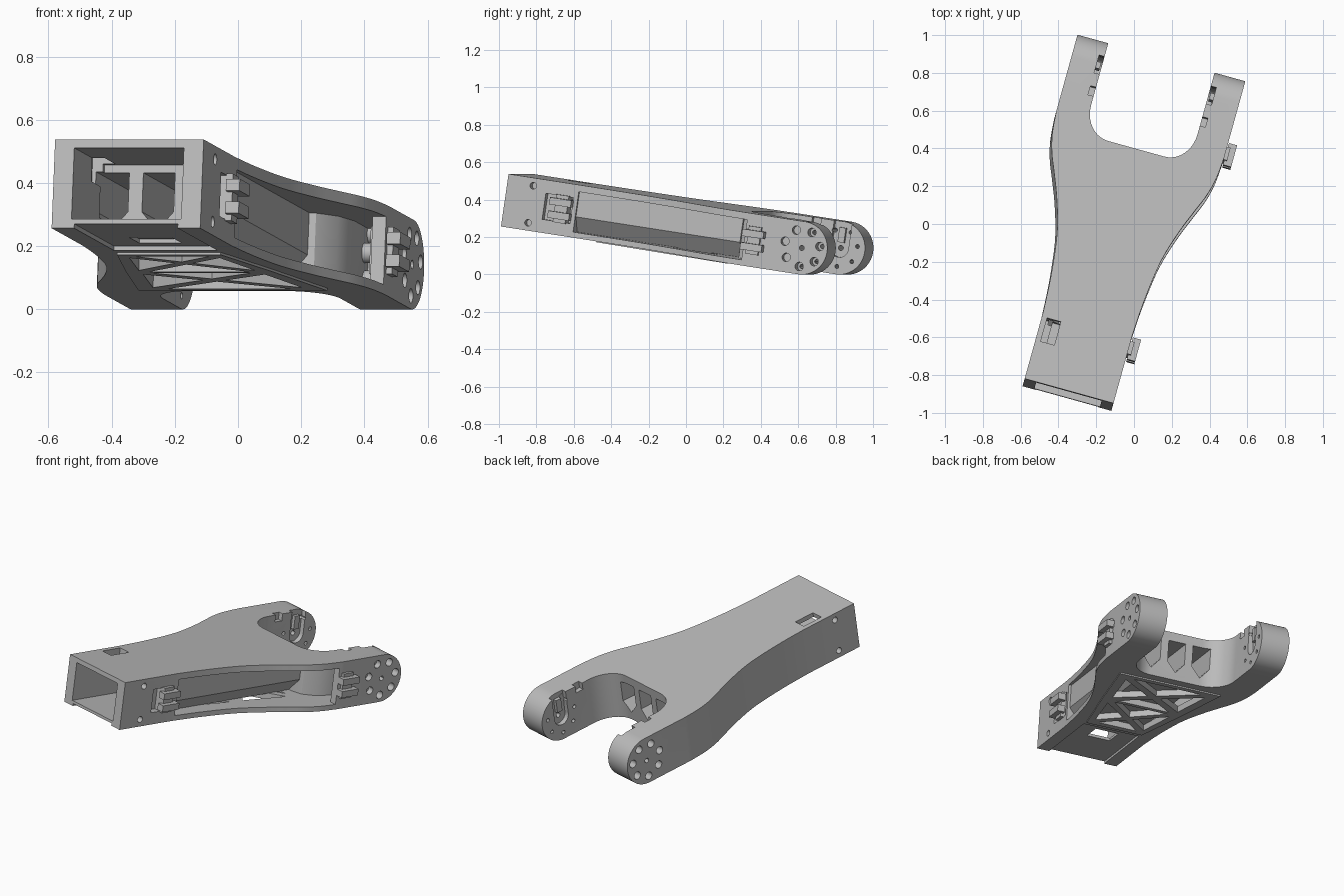
import bpy, bmesh, math
from mathutils import Matrix, Vector

cube = bpy.data.objects.get("Cube")
if cube:
    bpy.data.objects.remove(cube, do_unlink=True)

grey = bpy.data.materials.new("light_grey")
grey.use_nodes = True
COLOUR = (0.5, 0.5, 0.5, 1)
grey.diffuse_color = COLOUR
grey.node_tree.nodes["Principled BSDF"].inputs["Base Color"].default_value = COLOUR

# The arm is built straight, then yawed and pitched into place
PLACE = (Matrix.Translation((0, 0, 0.253)) @ Matrix.Rotation(math.radians(-15.5), 4, 'Z')
         @ Matrix.Rotation(math.radians(-8.5), 4, 'X') @ Matrix.Translation((-0.095, 0, 0)))
T = 0.142        # half thickness, also the tip radius
PIVOT = 0.752    # position of the fork axis along the arm
parts = []


def prism(name, polys, axis, lo, hi):
    """Extrude one or more polygons along a local axis."""
    order = {'x': lambda a, b, h: (h, a, b), 'y': lambda a, b, h: (a, h, b),
             'z': lambda a, b, h: (a, b, h)}[axis]
    bm = bmesh.new()
    for poly in polys:
        rings = [[bm.verts.new(order(a, b, h)) for a, b in poly] for h in (lo, hi)]
        bm.faces.new(rings[0])
        bm.faces.new(rings[1])
        n = len(poly)
        for i in range(n):
            j = (i + 1) % n
            bm.faces.new((rings[0][i], rings[0][j], rings[1][j], rings[1][i]))
    bmesh.ops.recalc_face_normals(bm, faces=bm.faces)
    mesh = bpy.data.meshes.new(name)
    bm.to_mesh(mesh)
    bm.free()
    ob = bpy.data.objects.new(name, mesh)
    bpy.context.collection.objects.link(ob)
    return ob


def part(*args):
    ob = prism(*args)
    ob.data.materials.append(grey)
    parts.append(ob)
    return ob


def carve(ob, polys, axis, lo, hi, operation='DIFFERENCE'):
    cutter = prism("cutter", polys, axis, lo, hi)
    cutter.hide_render = True
    mod = ob.modifiers.new("cut", 'BOOLEAN')
    mod.object, mod.operation, mod.solver = cutter, operation, 'EXACT'
    bpy.context.view_layer.objects.active = ob
    bpy.ops.object.modifier_apply(modifier=mod.name)
    bpy.data.objects.remove(cutter, do_unlink=True)


def rect(a0, a1, b0, b1):
    return [(a0, b0), (a1, b0), (a1, b1), (a0, b1)]


def circle(a, b, r, n=20):
    return [(a + r * math.cos(i * math.tau / n), b + r * math.sin(i * math.tau / n)) for i in range(n)]


def smooth(points, steps=6):
    """Catmull-Rom curve through the points."""
    p = [Vector(q) for q in (points[0], *points, points[-1])]
    out = []
    for a, b, c, d in zip(p, p[1:], p[2:], p[3:]):
        for i in range(steps):
            t = i / steps
            out.append(tuple(0.5 * (2 * b + (c - a) * t + (2 * a - 5 * b + 4 * c - d) * t ** 2
                                    + (3 * b - a - 3 * c + d) * t ** 3)))
    return out + [tuple(p[-1])]


def mirror(points):
    return [(-a, b) for a, b in reversed(points)]


# Plan outline: flared side edge, fork arm and rounded notch
flare = smooth([(0.244, -0.6), (0.256, -0.4), (0.285, -0.175), (0.335, 0), (0.385, 0.13),
                (0.425, 0.23), (0.45, 0.33), (0.461, 0.45)])
corner = [(0.155 + 0.137 * math.cos(t), 0.53 - 0.16 * math.sin(t))
          for t in (i * math.pi / 20 for i in range(11))]
half = [(0.244, -0.975)] + flare + [(0.461, 0.9), (0.292, 0.9)] + corner
body = part("arm_body", [half + mirror(half)], 'z', -T, T)

# Rounded fork tips
tip = [(PIVOT + T * math.sin(t), T * math.cos(t)) for t in (i * math.pi / 32 for i in range(33))]
carve(body, [[(-0.975, -T)] + [(-0.975, T)] + tip], 'x', -0.7, 0.7, 'INTERSECT')

# Hollow middle: open on the right side, reaching into the right fork arm
left_wall = [(-a + 0.035, b) for a, b in flare if -0.57 < b < 0.3]
hollow = ([(-0.205, -0.575), (0.7, -0.575), (0.7, 0.43), (0.415, 0.43), (0.415, 0.7), (0.33, 0.7),
           (0.33, 0.52), (0.305, 0.42), (0.25, 0.355), (0.18, 0.335), (-0.18, 0.335), (-0.3, 0.335)]
          + left_wall[::-1])
carve(body, [hollow], 'z', -0.112, 0.105)

# Handle socket, bottom groove and windows
carve(body, [rect(-0.18, 0.18, -1.1, -0.61)], 'z', -0.112, 0.115)
carve(body, [rect(-0.17, 0.17, -1.1, -0.5)], 'z', -0.2, -T + 0.014)
carve(body, [rect(-0.07, 0.07, -0.68, -0.56)], 'z', -0.2, -0.08)
carve(body, [rect(-0.215, -0.14, -0.76, -0.63)], 'z', 0.04, 0.2)
carve(body, [rect(-0.755, -0.6, -0.07, 0.07)], 'x', 0.2, 0.3)
side_holes = [circle(-0.83, w, 0.018) for w in (-0.1, 0.1)]
for lo, hi in ((0.2, 0.3), (-0.3, -0.2)):
    carve(body, side_holes, 'x', lo, hi)

# Central core with sloped lower edges
core_half = [(0.16, -0.115), (0.23, -0.03), (0.23, 0.11)]
core = part("channel_core", [core_half + mirror(core_half)], 'y', -0.58, 0.345)

# Raised lattice panel on the underside
panel_half = [(0.17, -0.46), (0.24, -0.1), (0.31, 0.31)]
panel = part("lattice_panel", [panel_half + mirror(panel_half)], 'z', -0.15, -0.13)


def lattice_width(v):
    return 0.225 + 0.16 * v


triangles = []
for v0, v1 in ((-0.43, -0.08), (-0.08, 0.29)):
    a, b = lattice_width(v0), lattice_width(v1)
    ring = [Vector(q) for q in ((-a, v0), (a, v0), (b, v1), (-b, v1))]
    middle = Vector((0, v0 + (v1 - v0) * a / (a + b)))
    for i in range(4):
        tri = [ring[i], ring[(i + 1) % 4], middle]
        centre = sum(tri, Vector((0, 0))) / 3
        triangles.append([tuple(centre + (q - centre) * 0.76) for q in tri])
for ob in (body, panel):
    carve(ob, triangles, 'z', -0.2, -0.1)

# Three pointed channels running from the socket to the notch
channels = [[(c - 0.052, 0.09), (c + 0.052, 0.09), (c + 0.052, -0.035), (c, -0.095),
             (c - 0.052, -0.035)] for c in (-0.15, 0, 0.15)]
for ob in (body, core):
    carve(ob, channels, 'y', -0.65, 0.45)

# Screw bosses inside the right fork arm
ring_spots = [(PIVOT + 0.1 * math.cos(t), 0.1 * math.sin(t))
              for t in (math.radians(13) + i * math.tau / 7 for i in range(7))]
bosses = part("screw_bosses", [circle(a, b, 0.032) for a, b in ring_spots if a < 0.72],
              'x', 0.32, 0.425)

# Bolt rings and drive slots on both forks
bolts = [circle(a, b, 0.023) for a, b in ring_spots]
pins = [circle(a, b, 0.011, 12) for a, b in ring_spots] + [circle(PIVOT, 0, 0.014, 12)]
slot = [(PIVOT + 0.05 * math.cos(t), 0.05 * math.sin(t))
        for t in (math.pi + i * math.pi / 12 for i in range(13))]
slot += [(PIVOT + 0.05, 0.2), (PIVOT - 0.05, 0.2)]
for s in (-1, 1):
    spans = [sorted((s * p, s * q)) for p, q in ((0.41, 0.5), (0.25, 0.5), (0.25, 0.322))]
    carve(body, bolts, 'x', *spans[0])
    carve(body, pins, 'x', *spans[1])
    carve(body, [slot, rect(0.58, 0.63, 0.1, 0.2)], 'x', *spans[2])
    # Drive horn left standing in the slot
    part("drive_horn", [rect(PIVOT - 0.018, PIVOT + 0.018, 0.03, 0.11)], 'x',
         *sorted((s * 0.3, s * 0.33)))

# Cable clips on the right side
for v, u in ((-0.655, 0.19), (0.485, 0.405)):
    part("clip_base", [rect(v - 0.035, v + 0.035, -0.075, 0.075)], 'x', u, u + 0.075)
    part("clip_prongs", [rect(v - 0.06, v + 0.06, w - 0.019, w + 0.019) for w in (-0.036, 0.036)],
         'x', u + 0.06, u + 0.105)

# Move everything into place and shade
bpy.ops.object.select_all(action='DESELECT')
for ob in parts:
    ob.data.transform(PLACE)
    ob.select_set(True)
bpy.context.view_layer.objects.active = body
bpy.ops.object.shade_smooth_by_angle(angle=math.radians(30))
